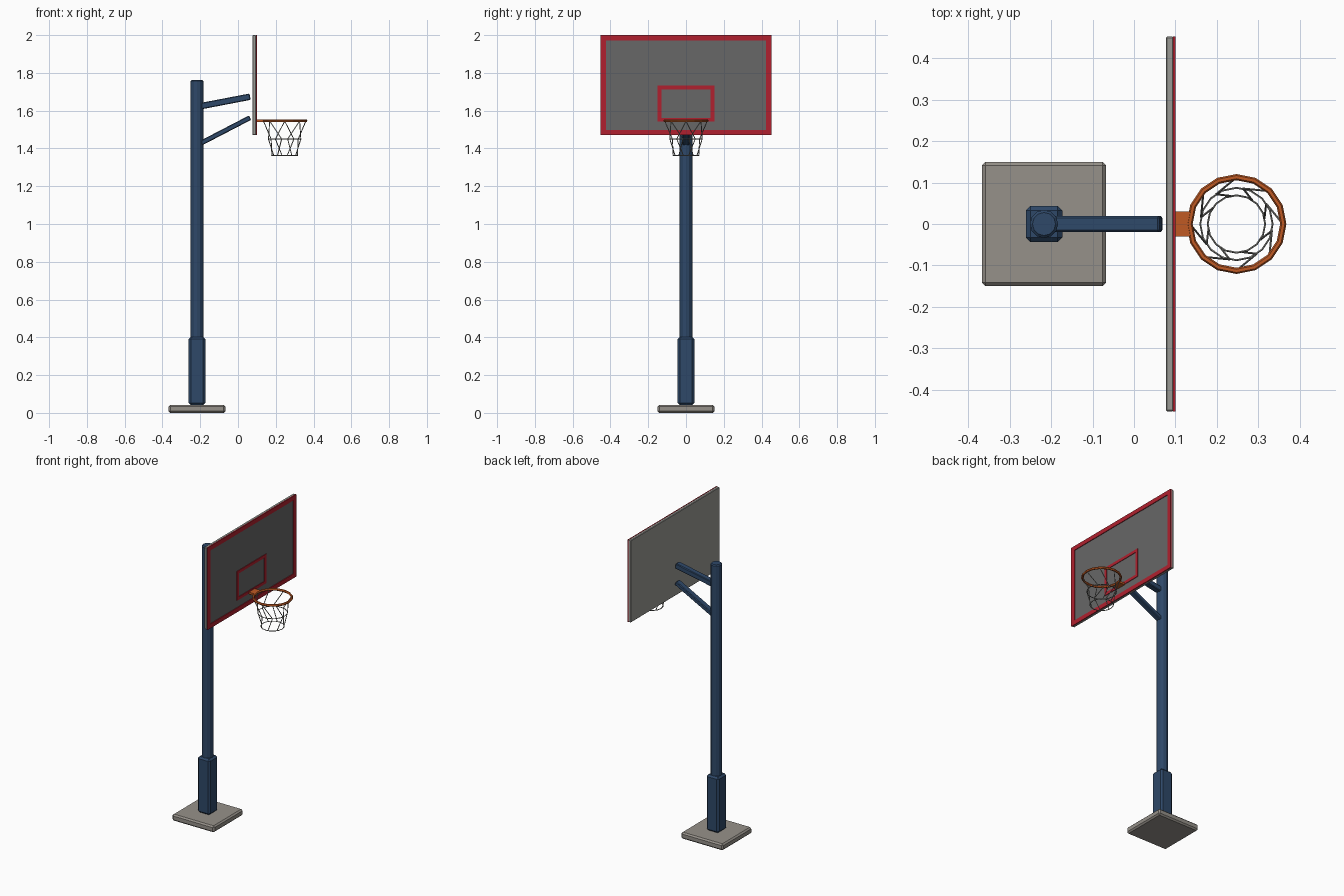
import bpy, bmesh, math
from mathutils import Matrix, Vector

if "Cube" in bpy.data.objects:
    bpy.data.objects.remove(bpy.data.objects["Cube"])


def mat(name, hexcol):
    def lin(c):
        c /= 255
        return c / 12.92 if c <= 0.04045 else ((c + 0.055) / 1.055) ** 2.4
    m = bpy.data.materials.new(name)
    m.diffuse_color = [lin(int(hexcol[i:i + 2], 16)) for i in (0, 2, 4)] + [1]
    m.use_nodes = True
    m.node_tree.nodes["Principled BSDF"].inputs["Base Color"].default_value = m.diffuse_color
    return m


NAVY = mat("navy metal", "2E4868")
STONE = mat("base grey", "96918A")
BOARD = mat("board grey", "9A9A95")
PANEL = mat("panel dark grey", "676767")
RED = mat("border red", "B0202E")
ORANGE = mat("rim orange", "C05A24")
NET = mat("net grey", "8A8A85")


def finish(name, bm, *mats):
    me = bpy.data.meshes.new(name)
    bm.to_mesh(me)
    bm.free()
    for m in mats:
        me.materials.append(m)
    ob = bpy.data.objects.new(name, me)
    bpy.context.collection.objects.link(ob)
    return ob


def add_box(bm, lo, hi):
    lo, hi = Vector(lo), Vector(hi)
    bmesh.ops.create_cube(bm, size=1, matrix=Matrix.Translation((lo + hi) / 2)
                          @ Matrix.Diagonal((*(hi - lo), 1)))


def bevel(bm, width, edges=None):
    bmesh.ops.bevel(bm, geom=list(edges or bm.edges), offset=width, segments=1,
                    affect='EDGES', profile=0.5)


def box(name, lo, hi, m, width=0.0):
    bm = bmesh.new()
    add_box(bm, lo, hi)
    if width:
        bevel(bm, width)
    return finish(name, bm, m)


def add_rod(bm, a, b, r, sides):
    a, b = Vector(a), Vector(b)
    d = b - a
    rot = d.to_track_quat('Z', 'Y').to_matrix().to_4x4()
    bmesh.ops.create_cone(bm, cap_ends=True, segments=sides, radius1=r, radius2=r,
                          depth=d.length, matrix=Matrix.Translation((a + b) / 2) @ rot)


def add_ring(bm, center, radius, r, n, sides):
    rows = []
    for i in range(n):
        t = 2 * math.pi * i / n
        row = []
        for j in range(sides):
            p = 2 * math.pi * j / sides
            q = radius + r * math.cos(p)
            row.append(bm.verts.new((center[0] + q * math.cos(t),
                                     center[1] + q * math.sin(t),
                                     center[2] + r * math.sin(p))))
        rows.append(row)
    for i in range(n):
        a, b = rows[i], rows[(i + 1) % n]
        for j in range(sides):
            k = (j + 1) % sides
            bm.faces.new((a[j], b[j], b[k], a[k]))


# Base slab, lower sleeve
PX = -0.217
box("base", (PX - 0.15, -0.15, 0), (PX + 0.15, 0.15, 0.042), STONE, 0.009)
box("pole_sleeve", (PX - 0.044, -0.044, 0.042), (PX + 0.044, 0.044, 0.402), NAVY, 0.011)

# Round pole with a chamfered top
bm = bmesh.new()
add_rod(bm, (PX, 0, 0.05), (PX, 0, 1.762), 0.034, 12)
bevel(bm, 0.006, [e for e in bm.edges if all(v.co.z > 1.7 for v in e.verts)])
finish("pole", bm, NAVY)

# Support arms, sloping up to the board
for name, z0, z1, h in (("upper_arm", 1.623, 1.674, 0.034), ("lower_arm", 1.425, 1.563, 0.026)):
    a, b = Vector((PX + 0.015, 0, z0)), Vector((0.064, 0, z1))
    d = b - a
    bm = bmesh.new()
    add_box(bm, (-d.length / 2, -0.019, -h / 2), (d.length / 2, 0.019, h / 2))
    bevel(bm, 0.004)
    bm.transform(Matrix.Translation((a + b) / 2) @ Matrix.Rotation(-math.atan2(d.z, d.x), 4, 'Y'))
    finish(name, bm, NAVY)

# Backboard with darker front face
Y, Z0, Z1 = 0.452, 1.47, 2.0
bm = bmesh.new()
add_box(bm, (0.077, -Y, Z0), (0.0955, Y, Z1))
bevel(bm, 0.003)
bm.normal_update()
for f in bm.faces:
    f.material_index = int(f.normal.x > 0.9)
finish("backboard", bm, BOARD, PANEL)


# Red painted frames
def frame(name, y, z0, z1, w, x1):
    bm = bmesh.new()
    for s in (-1, 1):
        lo, hi = sorted((s * y, s * (y - w)))
        add_box(bm, (0.094, lo, z0), (x1, hi, z1))
    for z in (z0, z1 - w):
        add_box(bm, (0.094, w - y, z), (x1, y - w, z + w))
    finish(name, bm, RED)


frame("board_border", Y, Z0, Z1, 0.028, 0.1)
frame("target_square", 0.15, 1.543, 1.732, 0.019, 0.099)

# Rim and bracket
CX, RZ = 0.247, 1.547
bm = bmesh.new()
add_ring(bm, (CX, 0, RZ), 0.113, 0.0075, 16, 6)
finish("rim", bm, ORANGE)
box("rim_bracket", (0.095, -0.03, RZ - 0.007), (0.137, 0.03, RZ + 0.006), ORANGE)

# Net: slanted strands and two hoops
bm = bmesh.new()
levels = ((0.112, 1.545, 0.0), (0.087, 1.45, 0.6), (0.069, 1.362, 0.2))
for i in range(8):
    pts = [(CX + r * math.cos(math.pi * i / 4 + t), r * math.sin(math.pi * i / 4 + t), z)
           for r, z, t in levels]
    for a, b in zip(pts, pts[1:]):
        add_rod(bm, a, b, 0.0025, 5)
for r, z, t in levels[1:]:
    add_ring(bm, (CX, 0, z), r, 0.0025, 16, 5)
finish("net", bm, NET)
